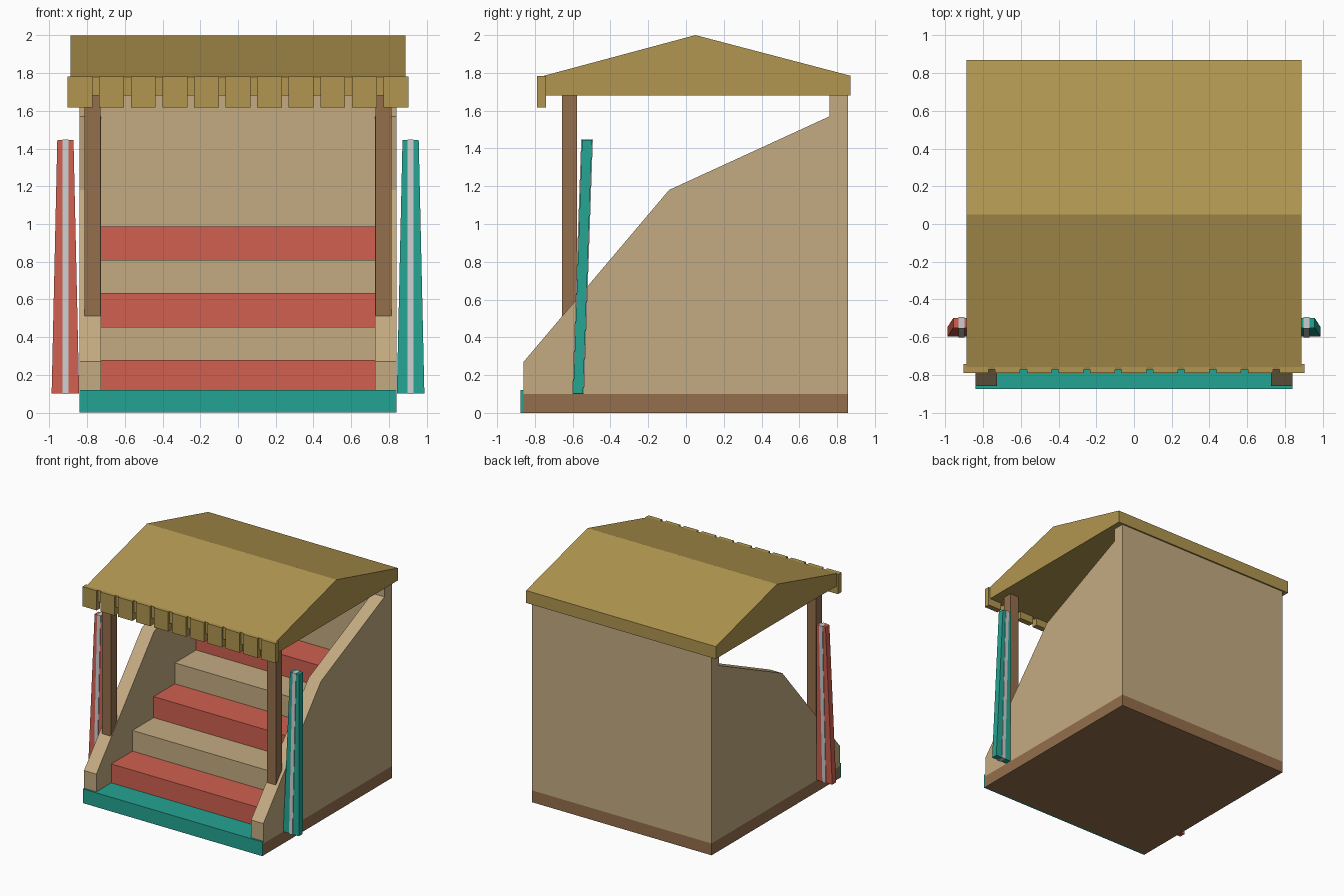
import bpy
import bmesh

cube = bpy.data.objects.get("Cube")
if cube:
    bpy.data.objects.remove(cube, do_unlink=True)


def make_material(name, rgb):
    """Flat material from an 8-bit sRGB colour."""
    color = [((c / 255 + 0.055) / 1.055) ** 2.4 for c in rgb] + [1.0]
    mat = bpy.data.materials.new(name)
    mat.use_nodes = True
    mat.diffuse_color = color
    mat.node_tree.nodes["Principled BSDF"].inputs["Base Color"].default_value = color
    return mat


TAN = make_material("tan board", (196, 171, 130))
BROWN = make_material("brown timber", (148, 110, 76))
RED = make_material("red paint", (208, 96, 80))
TEAL = make_material("teal paint", (36, 164, 146))
OCHRE = make_material("ochre roof", (177, 150, 80))
GREY = make_material("light grey", (203, 205, 207))


def loft(name, lower, upper, mat):
    """Solid between two matching closed loops of points."""
    bm = bmesh.new()
    a = [bm.verts.new(p) for p in lower]
    b = [bm.verts.new(p) for p in upper]
    bm.faces.new(a)
    bm.faces.new(b)
    for i in range(len(a)):
        j = (i + 1) % len(a)
        bm.faces.new((a[i], a[j], b[j], b[i]))
    bmesh.ops.recalc_face_normals(bm, faces=bm.faces)
    mesh = bpy.data.meshes.new(name)
    bm.to_mesh(mesh)
    bm.free()
    mesh.materials.append(mat)
    obj = bpy.data.objects.new(name, mesh)
    bpy.context.collection.objects.link(obj)
    return obj


def rect(x, y, z):
    return [(x[0], y[0], z), (x[1], y[0], z), (x[1], y[1], z), (x[0], y[1], z)]


def box(name, x, y, z, mat):
    return loft(name, rect(x, y, z[0]), rect(x, y, z[1]), mat)


def extrude_x(name, profile, x, mat):
    return loft(name, [(x[0], y, z) for y, z in profile],
                [(x[1], y, z) for y, z in profile], mat)


def span(center, half):
    return (center - half, center + half)


HALF = 0.84       # outer half width of the stand
INNER = 0.725     # half width between the side walls
FLOOR = 0.10

# Base and front deck
box("base", (-HALF, HALF), (-0.86, 0.857), (0, FLOOR), BROWN)
box("deck_front_board", (-HALF, HALF), (-0.875, -0.86), (0, 0.12), TEAL)
box("deck_top", (-INNER, INNER), (-0.86, -0.66), (FLOOR, 0.12), TEAL)

# Tiers in alternating colours
DEPTH = 0.284
for i, top in enumerate((0.28, 0.455, 0.633, 0.81, 0.987)):
    front = -0.66 + i * DEPTH
    box(f"step_{i + 1}", (-INNER, INNER), (front, front + DEPTH),
        (FLOOR, top), TAN if i % 2 else RED)

# Back wall
box("back_wall", (-HALF, HALF), (0.76, 0.857), (FLOOR, 1.68), TAN)

# Paired parts: side walls, posts and leaning boards
wall_profile = [(-0.86, FLOOR), (-0.86, 0.27), (-0.09, 1.18), (0.76, 1.57), (0.76, FLOOR)]
for side, s, paint in (("left", 1, TEAL), ("right", -1, RED)):
    extrude_x(f"{side}_side_wall", wall_profile, (s * INNER, s * HALF), TAN)
    box(f"{side}_post", span(s * 0.772, 0.042), (-0.656, -0.577), (0.5, 1.68), BROWN)

    # Tapered board leaning back, with a grey centre strip standing slightly proud
    cx = s * 0.915
    loft(f"{side}_leaning_board",
         rect(span(cx, 0.073), span(-0.571, 0.026), 0.102),
         rect(span(cx, 0.043), span(-0.524, 0.026), 1.445), paint)
    loft(f"{side}_board_strip",
         rect(span(cx, 0.016), span(-0.571, 0.031), 0.1),
         rect(span(cx, 0.016), span(-0.524, 0.031), 1.447), GREY)

# Gabled roof with a solid flat underside
extrude_x("roof", [(-0.77, 1.68), (-0.77, 1.78), (0.05, 2.0), (0.87, 1.785), (0.87, 1.68)],
          (-0.888, 0.888), OCHRE)

# Fringe of slats along the front eave
for i in range(11):
    box(f"fringe_slat_{i + 1}", span((i - 5) * 0.1675, 0.066), (-0.79, -0.742),
        (1.617, 1.783), OCHRE)
